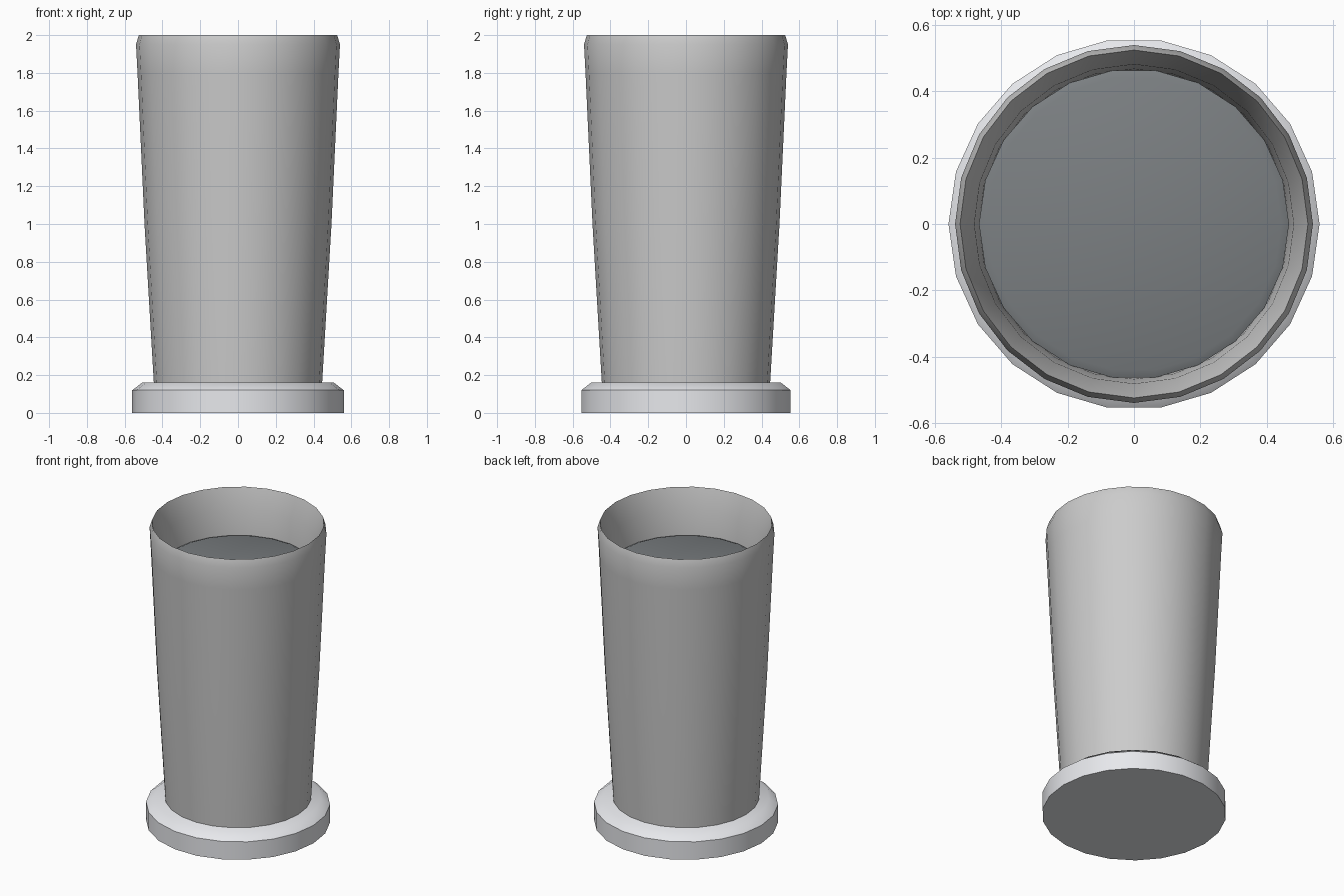
import bpy, bmesh
from math import cos, sin, pi, radians

if "Cube" in bpy.data.objects:
    bpy.data.objects.remove(bpy.data.objects["Cube"])


def material(name, rgb):
    m = bpy.data.materials.new(name)
    m.diffuse_color = (*rgb, 1)
    m.use_nodes = True
    m.node_tree.nodes["Principled BSDF"].inputs["Base Color"].default_value = m.diffuse_color
    return m


def lathe(name, profile, sides, mat=None):
    """Turn a (radius, z) profile, running bottom-outside to top-inside; cap both ends."""
    bm = bmesh.new()
    rings = [[bm.verts.new((r * cos(2 * pi * i / sides), r * sin(2 * pi * i / sides), z))
              for i in range(sides)] for r, z in profile]
    for a, b in zip(rings, rings[1:]):
        for i in range(sides):
            j = (i + 1) % sides
            bm.faces.new((a[i], a[j], b[j], b[i]))
    bm.faces.new(rings[0][::-1])
    bm.faces.new(rings[-1])
    for f in bm.faces:
        f.smooth = True
    me = bpy.data.meshes.new(name)
    bm.to_mesh(me)
    bm.free()
    me.set_sharp_from_angle(angle=radians(40))
    if mat:
        me.materials.append(mat)
    ob = bpy.data.objects.new(name, me)
    bpy.context.collection.objects.link(ob)
    return ob


# Foot disc with a chamfered top edge
lathe("base", [(0.56, 0), (0.56, 0.12), (0.505, 0.162)], 22,
      material("pale_grey", (0.8, 0.81, 0.84)))

# Tapered cup: outer wall, thin rim, inner wall and floor
lathe("cup", [(0.445, 0.15), (0.495, 1.0), (0.532, 1.8), (0.54, 1.95), (0.525, 2.0),
              (0.482, 1.86), (0.468, 1.65), (0.41, 0.22)], 24)

# Dark filling near the top of the cup
lathe("filling", [(0.468, 1.67), (0.468, 1.70), (0.445, 1.71)], 22,
      material("dark_grey", (0.2, 0.215, 0.225)))
